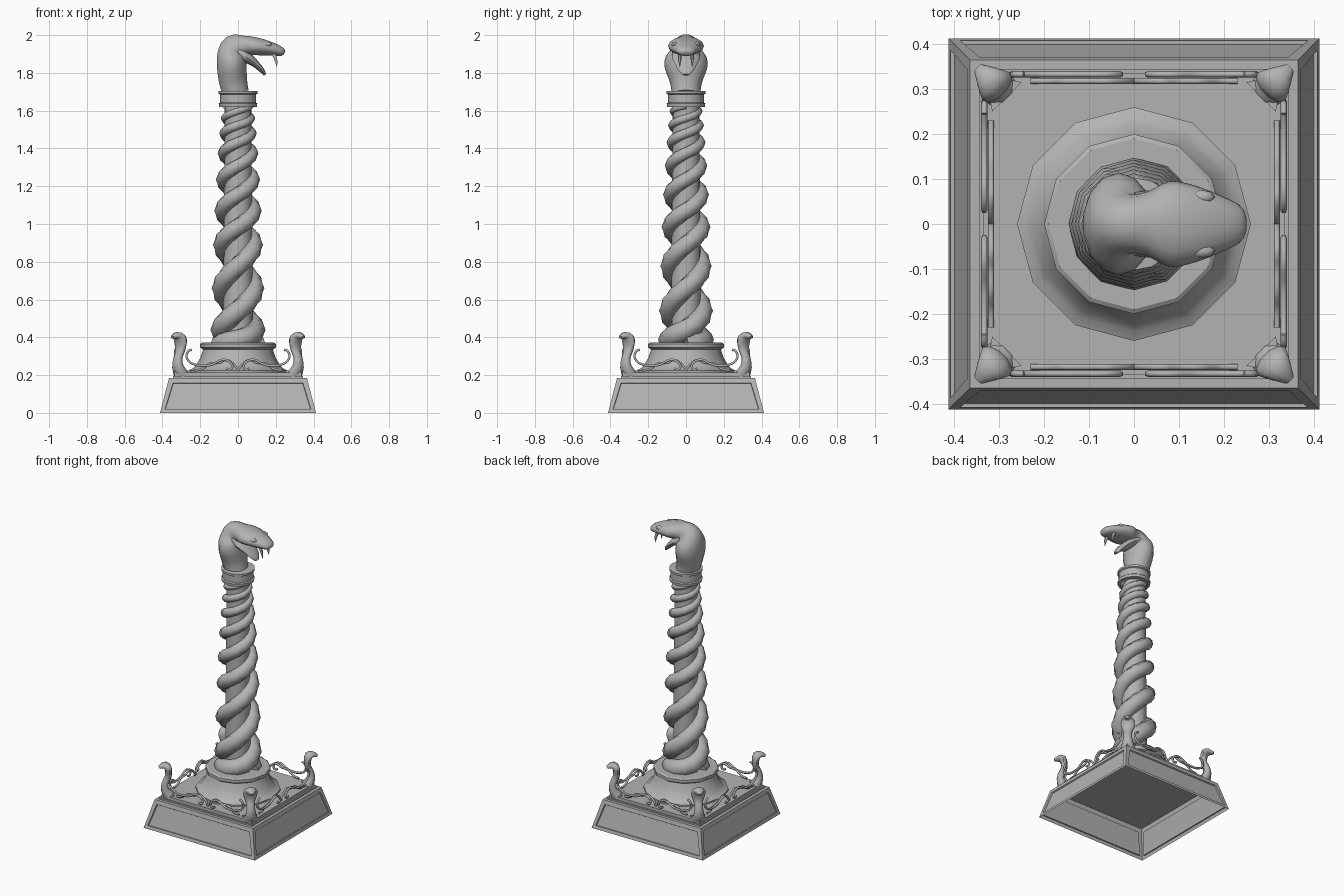
import bpy, bmesh, math
from mathutils import Vector, Matrix

cube = bpy.data.objects.get("Cube")
if cube:
    bpy.data.objects.remove(cube)

stone = bpy.data.materials.new("grey_stone")
stone.use_nodes = True
GREY = (0.45, 0.45, 0.45, 1)
stone.diffuse_color = GREY
stone.node_tree.nodes["Principled BSDF"].inputs["Base Color"].default_value = GREY


def finish(name, bm, smooth_angle=None):
    """Turn a bmesh into an object; smooth below the given angle."""
    bmesh.ops.recalc_face_normals(bm, faces=bm.faces)
    mesh = bpy.data.meshes.new(name)
    bm.to_mesh(mesh)
    bm.free()
    mesh.materials.append(stone)
    ob = bpy.data.objects.new(name, mesh)
    bpy.context.collection.objects.link(ob)
    if smooth_angle:
        bpy.ops.object.select_all(action='DESELECT')
        ob.select_set(True)
        bpy.context.view_layer.objects.active = ob
        bpy.ops.object.shade_smooth_by_angle(angle=math.radians(smooth_angle))
    return ob


def spline(keys, steps):
    """Catmull-Rom through tuples of any length."""
    k = [keys[0]] + list(keys) + [keys[-1]]
    out = []
    for i in range(1, len(k) - 2):
        for s in range(steps):
            t = s / steps
            out.append(tuple(b + t * (c - a) / 2 + t * t * (a - 2.5 * b + 2 * c - d / 2)
                             + t ** 3 * (1.5 * (b - c) + (d - a) / 2)
                             for a, b, c, d in zip(*k[i - 1:i + 3])))
    return out + [tuple(keys[-1])]


def sweep(bm, pts, widths, thicks, sides, n):
    """Loft ellipses along a path; sides are the width directions."""
    rings = []
    for i, p in enumerate(pts):
        tan = (pts[min(i + 1, len(pts) - 1)] - pts[max(i - 1, 0)]).normalized()
        side = (sides[i] - tan * sides[i].dot(tan)).normalized()
        nor = tan.cross(side)
        rings.append([bm.verts.new(p + side * widths[i] * math.cos(a) + nor * thicks[i] * math.sin(a))
                      for a in (math.tau * j / n for j in range(n))])
    for r, q in zip(rings, rings[1:]):
        for j in range(n):
            bm.faces.new((r[j], r[(j + 1) % n], q[(j + 1) % n], q[j]))
    bm.faces.new(rings[0])
    bm.faces.new(rings[-1])


def body(bm, keys, n=12, steps=3, y=0):
    """Loft in the xz plane from keys (x, z, half width, half thickness)."""
    k = spline(keys, steps)
    sweep(bm, [Vector((a[0], y, a[1])) for a in k], [a[2] for a in k],
          [a[3] for a in k], [Vector((0, 1, 0))] * len(k), n)


def lathe(name, profile, n, smooth_angle):
    bm = bmesh.new()
    verts = [bm.verts.new((r, 0, z)) for r, z in profile]
    edges = [bm.edges.new(e) for e in zip(verts, verts[1:])]
    bmesh.ops.spin(bm, geom=verts + edges, cent=(0, 0, 0), axis=(0, 0, 1),
                   angle=math.tau, steps=n)
    bmesh.ops.remove_doubles(bm, verts=bm.verts, dist=0.0005)
    return finish(name, bm, smooth_angle)


# Hollow tapered base with a recessed panel on each side
bm = bmesh.new()
bmesh.ops.create_cube(bm, size=1)
for v in bm.verts:
    h = 0.413 if v.co.z < 0 else 0.365
    v.co = (math.copysign(h, v.co.x), math.copysign(h, v.co.y), 0 if v.co.z < 0 else 0.185)
bm.normal_update()
bmesh.ops.delete(bm, geom=[f for f in bm.faces if f.normal.z < -0.9], context='FACES_ONLY')
walls = [f for f in bm.faces if abs(f.normal.z) < 0.5]
bmesh.ops.inset_individual(bm, faces=walls, thickness=0.034)
bmesh.ops.inset_individual(bm, faces=walls, thickness=0.003, depth=-0.008)
finish("base", bm)

# Stepped slab under the railing
bm = bmesh.new()
for half, z0, z1 in ((0.345, 0.185, 0.195), (0.335, 0.195, 0.215)):
    m = Matrix.Translation((0, 0, (z0 + z1) / 2)) @ Matrix.Diagonal((half * 2, half * 2, z1 - z0, 1))
    bmesh.ops.create_cube(bm, size=1, matrix=m)
finish("base_slab", bm)

# Twelve sided plinth, column core and collar
lathe("plinth", [(0.26, 0.2), (0.26, 0.225), (0.24, 0.235), (0.225, 0.25), (0.2, 0.29),
                 (0.185, 0.335), (0.2, 0.345), (0.2, 0.365), (0.19, 0.372), (0, 0.372)], 12, 35)
lathe("column_core", [(0.08, 0.36), (0.07, 1.64)], 16, 35)
lathe("collar", [(0, 1.62), (0.1, 1.62), (0.102, 1.637), (0.095, 1.643), (0.095, 1.685),
                 (0.103, 1.69), (0.103, 1.703), (0.085, 1.705), (0, 1.705)], 16, 35)

# Two snakes wound round the column, turns tightening upwards
turn_z = [0.36, 0.44, 0.66, 0.89, 1.07, 1.235, 1.375, 1.48, 1.56, 1.625]
zs = [z[0] for z in spline([(z,) for z in turn_z], 6)]
for k, name in enumerate(("wound_snake_a", "wound_snake_b")):
    bm = bmesh.new()
    pts, radii, radial = [], [], []
    for i, z in enumerate(zs):
        a = math.pi * (i / 6 - 1 + k)
        u = (z - 0.36) / 1.27
        outer = 0.148 - 0.035 * u - 0.03 * u ** 4
        r = 0.057 - 0.021 * u - 0.02 * u ** 4
        d = Vector((math.cos(a), math.sin(a), 0))
        pts.append(d * (outer - r) + Vector((0, 0, z)))
        radii.append(r)
        radial.append(d)
    sweep(bm, pts, radii, radii, radial, 10)
    finish(name, bm, 60)

# Large cobra: neck, hood and upper head in one loft
bm = bmesh.new()
body(bm, [(-0.01, 1.69, 0.075, 0.07), (-0.025, 1.75, 0.085, 0.076), (-0.033, 1.83, 0.113, 0.08),
          (-0.034, 1.89, 0.106, 0.078), (-0.015, 1.932, 0.068, 0.076), (0.03, 1.943, 0.072, 0.056),
          (0.08, 1.942, 0.095, 0.05), (0.14, 1.934, 0.084, 0.043), (0.2, 1.921, 0.06, 0.032),
          (0.235, 1.91, 0.042, 0.022), (0.246, 1.905, 0.022, 0.01)], 14)
finish("cobra_head", bm, 60)
bm = bmesh.new()
body(bm, [(0.0, 1.91, 0.07, 0.04), (0.05, 1.88, 0.075, 0.03), (0.09, 1.85, 0.06, 0.02),
          (0.125, 1.815, 0.042, 0.014), (0.143, 1.79, 0.018, 0.007)])
finish("cobra_lower_jaw", bm, 60)
bm = bmesh.new()
for y in (-0.033, 0.033):
    body(bm, [(0.185, 1.91, 0.011, 0.012), (0.2, 1.87, 0.008, 0.009), (0.206, 1.83, 0.001, 0.001)], 6, 3, y)
finish("cobra_fangs", bm, 60)
bm = bmesh.new()
for y in (-0.06, 0.06):
    m = Matrix.Translation((0.15, y, 1.95)) @ Matrix.Diagonal((0.03, 0.016, 0.014, 1))
    bmesh.ops.create_uvsphere(bm, u_segments=8, v_segments=6, radius=1, matrix=m)
finish("cobra_brows", bm, 60)

# Small cobras on wedge feet at the four corners
for i, name in enumerate(("back_left", "back_right", "front_right", "front_left")):
    turn = Matrix.Rotation(math.pi / 4 + i * math.pi / 2, 4, 'Z')
    bm = bmesh.new()
    low = [bm.verts.new(c) for c in ((0.47, 0, 0.19), (0.4, 0.046, 0.19), (0.4, -0.046, 0.19))]
    top = [bm.verts.new(v.co + Vector((0, 0, 0.035))) for v in low]
    bm.faces.new(low)
    bm.faces.new(top)
    for j in range(3):
        bm.faces.new((low[j], low[j - 1], top[j - 1], top[j]))
    bm.transform(turn)
    finish(name + "_foot", bm)
    bm = bmesh.new()
    body(bm, [(0.425, 0.205, 0.045, 0.035), (0.45, 0.245, 0.034, 0.027), (0.45, 0.29, 0.026, 0.021),
              (0.432, 0.33, 0.03, 0.02), (0.43, 0.37, 0.043, 0.02), (0.437, 0.4, 0.042, 0.024),
              (0.46, 0.41, 0.03, 0.018), (0.49, 0.4, 0.012, 0.008)], 10, 2)
    bm.transform(turn)
    finish(name + "_cobra", bm, 60)

# Scrolled railing: an outer and an inner strand, mirrored on each side
outer_scroll = [(0.245, 0.335), (0.265, 0.325), (0.272, 0.295), (0.25, 0.265), (0.2, 0.25), (0.14, 0.255),
                (0.09, 0.28), (0.05, 0.275), (0.03, 0.25), (0.04, 0.23), (0.06, 0.235)]
inner_scroll = [(0.23, 0.225), (0.19, 0.232), (0.15, 0.26), (0.1, 0.265), (0.06, 0.28), (0.02, 0.255), (0, 0.222)]
for i, name in enumerate(("front", "left", "back", "right")):
    bm = bmesh.new()
    for scroll, y in ((outer_scroll, -0.333), (inner_scroll, -0.318)):
        for s in (-1, 1):
            path = [Vector((s * x, y, z)) for x, z in spline(scroll, 4)]
            n = len(path)
            sweep(bm, path, [0.007] * n, [0.007] * n, [Vector((0, 1, 0))] * n, 6)
    bm.transform(Matrix.Rotation(i * math.pi / 2, 4, 'Z'))
    finish(name + "_scroll_rail", bm, 70)
